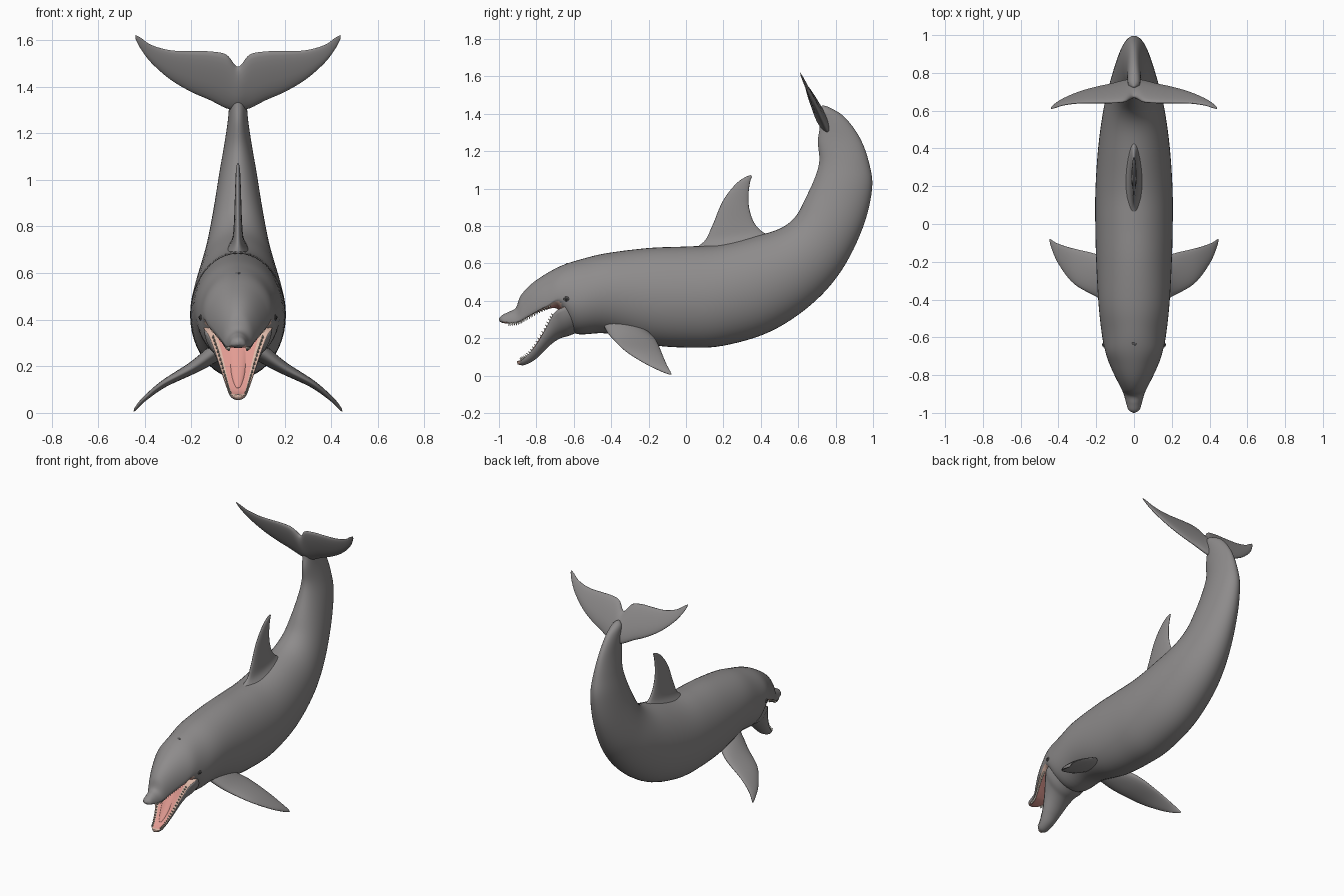
import bpy, bmesh, math
from mathutils import Vector, Matrix
from mathutils.bvhtree import BVHTree

if "Cube" in bpy.data.objects:
    bpy.data.objects.remove(bpy.data.objects["Cube"])


def material(name, rgb):
    m = bpy.data.materials.new(name)
    m.diffuse_color = (*rgb, 1)
    m.use_nodes = True
    m.node_tree.nodes["Principled BSDF"].inputs["Base Color"].default_value = m.diffuse_color
    return m


SKIN = material("grey skin", (0.27, 0.26, 0.26))
LIP = material("pale lip", (0.72, 0.48, 0.39))
PINK = material("mouth pink", (0.76, 0.33, 0.29))
IVORY = material("ivory teeth", (0.80, 0.76, 0.66))
DARK = material("dark eye", (0.03, 0.03, 0.03))
SHADE = material("dark grey", (0.12, 0.115, 0.115))


def make_object(name, bm, mats, smooth=True):
    bmesh.ops.recalc_face_normals(bm, faces=bm.faces)
    me = bpy.data.meshes.new(name)
    for f in bm.faces:
        f.smooth = smooth
    bm.to_mesh(me)
    bm.free()
    for m in mats:
        me.materials.append(m)
    ob = bpy.data.objects.new(name, me)
    bpy.context.collection.objects.link(ob)
    return ob


def spline(rows, u):
    """Catmull-Rom interpolation of station rows at position u."""
    n = len(rows)
    i = min(int(u), n - 2)
    t = u - i
    p0, p1, p2, p3 = (rows[max(0, min(n - 1, i + k))] for k in (-1, 0, 1, 2))
    return [0.5 * (2 * b + (c - a) * t + (2 * a - 5 * b + 4 * c - d) * t * t
                   + (3 * b - a - 3 * c + d) * t ** 3)
            for a, b, c, d in zip(p0, p1, p2, p3)]


def ring_point(rows, u, ang, n):
    """Row: edge A xyz, edge B xyz, half width, widest place from B (0..1)."""
    r = spline(rows, u)
    A, B, w, f = Vector(r[:3]), Vector(r[3:6]), r[6], r[7]
    c, s = math.cos(ang), math.sin(ang)
    t = f + ((1 - f) if c > 0 else f) * c
    return B + (A - B) * t + n * (w * s)


def loft(name, rows, n, mats=(SKIN,), colour=None, seg=32, steps=6):
    n = Vector(n).normalized()
    bm = bmesh.new()
    rings = []
    count = (len(rows) - 1) * steps
    for k in range(count + 1):
        rings.append([bm.verts.new(ring_point(rows, k / steps, 2 * math.pi * j / seg, n))
                      for j in range(seg)])
    for a, b in zip(rings, rings[1:]):
        for j in range(seg):
            k = (j + 1) % seg
            f = bm.faces.new((a[j], a[k], b[k], b[j]))
            if colour:
                ang = 2 * math.pi * (j + 0.5) / seg
                f.material_index = colour(math.cos(ang), abs(math.sin(ang)), f.calc_center_median())
    for r in (rings[0], rings[-1]):
        f = bm.faces.new(r)
        if colour:
            f.material_index = colour(0.9, 0.9, f.calc_center_median())
    return make_object(name, bm, mats)


def side(ty, tz, by, bz, w, f=0.5):
    return (0, ty, tz, 0, by, bz, w, f)


# Body with upper beak, from beak tip to tail
body_rows = [side(*r) for r in (
    (-1.0, .305, -.998, .292, .006, .4),
    (-.985, .322, -.982, .282, .03, .3),
    (-.95, .34, -.945, .279, .042, .1),
    (-.91, .362, -.90, .286, .055, 0),
    (-.885, .425, -.86, .304, .072, .02),
    (-.83, .487, -.80, .335, .102, .05),
    (-.75, .543, -.74, .355, .13, .12),
    (-.66, .59, -.68, .35, .152, .28),
    (-.55, .625, -.60, .228, .171, .45),
    (-.42, .655, -.42, .225, .188),
    (-.2, .682, -.2, .167, .20),
    (0, .69, 0, .15, .205),
    (.17, .70, .2, .16, .204),
    (.35, .74, .45, .235, .19),
    (.50, .785, .67, .38, .165),
    (.585, .85, .83, .56, .135),
    (.64, .95, .945, .79, .105),
    (.69, 1.06, .995, 1.0, .08),
    (.713, 1.15, .978, 1.14, .06),
    (.705, 1.25, .93, 1.27, .043),
    (.715, 1.33, .85, 1.38, .036),
    (.712, 1.40, .77, 1.432, .03),
    (.715, 1.43, .73, 1.445, .008))]


def palate_colour(c, s, p):
    if c > 0 or p.y > -.67 or p.y < -.975 or s > .97:
        return 0
    return 1 if s > .8 else 2


body = loft("body", body_rows, (1, 0, 0), (SKIN, LIP, PINK), palate_colour, seg=48)

# Lower jaw, open, with a shallow trough inside
jaw_rows = [side(*r) for r in (
    (-.55, .42, -.54, .25, .14, .8),
    (-.66, .37, -.62, .215, .146, .95),
    (-.705, .325, -.67, .20, .125, 1.05),
    (-.745, .25, -.715, .172, .096, 1.08),
    (-.795, .165, -.765, .125, .068, 1.1),
    (-.845, .105, -.81, .083, .048, 1.1),
    (-.882, .083, -.865, .056, .036, .95),
    (-.905, .078, -.90, .06, .014, .6))]


def jaw_colour(c, s, p):
    if p.y < -.887:
        return 1
    if c < 0:
        return 0
    return 1 if s > .75 else 2


loft("lower_jaw", jaw_rows, (1, 0, 0), (SKIN, LIP, PINK), jaw_colour, seg=48)

# Tongue lying in the jaw
loft("tongue", [side(*r) for r in (
    (-.68, .36, -.66, .32, .06),
    (-.73, .285, -.71, .25, .048),
    (-.795, .18, -.78, .155, .032),
    (-.835, .122, -.825, .105, .016),
    (-.845, .11, -.84, .102, .004))], (1, 0, 0), (PINK,), seg=16)

# Dorsal fin, flared where it meets the back
loft("dorsal_fin", [side(*r) for r in (
    (.00, .655, .48, .735, .05),
    (.095, .715, .41, .768, .026),
    (.14, .80, .363, .82, .018),
    (.195, .93, .337, .90, .014),
    (.262, 1.02, .335, .98, .011),
    (.315, 1.06, .344, 1.04, .008),
    (.348, 1.072, .353, 1.062, .003))], (1, 0, 0), seg=24)

# Pectoral fins: leading and trailing edge at each span position
for name, sx in (("right_pectoral_fin", 1), ("left_pectoral_fin", -1)):
    rows = [(sx * x, ly, lz, sx * x, ty, tz, w, .55) for x, ly, lz, ty, tz, w in (
        (.07, -.45, .29, -.25, .27, .04),
        (.13, -.425, .24, -.20, .23, .034),
        (.20, -.385, .19, -.16, .19, .026),
        (.32, -.315, .125, -.13, .122, .016),
        (.40, -.21, .06, -.105, .062, .010),
        (.435, -.13, .022, -.085, .025, .007),
        (.447, -.088, .006, -.078, .008, .002))]
    loft(name, rows, (sx * .6, 0, .8), seg=24)

# Tail flukes: one span from tip to tip in a leaning plane
half = ((.44, 1.605, 1.622, .002), (.415, 1.558, 1.608, .006), (.37, 1.50, 1.578, .009),
        (.29, 1.43, 1.556, .013), (.20, 1.377, 1.552, .017), (.12, 1.342, 1.551, .021),
        (.05, 1.307, 1.537, .025))


def fluke_y(z):
    return .76 - .47 * (z - 1.3)


span = ([(-x, a, b, w) for x, a, b, w in half] + [(0, 1.30, 1.485, .03)] + list(half[::-1]))
loft("tail_flukes", [(x, fluke_y(lo), lo, x, fluke_y(hi), hi, w, .6) for x, lo, hi, w in span],
     (0, 1, .47), seg=24)

# Teeth along both jaws
bm = bmesh.new()
for rows, u0, u1, flip, lean in ((body_rows, 2.0, 6.2, True, Vector((0, -.1, -1))),
                                 (jaw_rows, 2.1, 5.9, False, Vector((0, -.75, .65)))):
    for k in range(20):
        u = u0 + (u1 - u0) * k / 19
        for s in (1, -1):
            ang = s * (math.pi - 1.05 if flip else 1.05)
            p = ring_point(rows, u, ang, Vector((1, 0, 0)))
            d = lean.normalized()
            m = Matrix.Translation(p + d * .006) @ d.to_track_quat('Z', 'Y').to_matrix().to_4x4()
            bmesh.ops.create_cone(bm, cap_ends=True, segments=8, radius1=.0055,
                                  radius2=.001, depth=.02, matrix=m)
make_object("teeth", bm, (IVORY,))

# Eyes and blowhole, set on the body surface
bm = bmesh.new()
bm.from_mesh(body.data)
tree = BVHTree.FromBMesh(bm)
bm.free()


def spot(name, start, direction, sizes, mat):
    hit, normal, _, _ = tree.ray_cast(Vector(start), Vector(direction))
    b = bmesh.new()
    m = (Matrix.Translation(hit) @ normal.to_track_quat('Z', 'Y').to_matrix().to_4x4()
         @ Matrix.Diagonal((*sizes, 1)))
    bmesh.ops.create_uvsphere(b, u_segments=20, v_segments=12, radius=1, matrix=m)
    make_object(name, b, (mat,))


for name, sx in (("right", 1), ("left", -1)):
    spot(name + "_eyelid", (sx, -.64, .41), (-sx, 0, 0), (.015, .013, .005), SHADE)
    spot(name + "_eye", (sx, -.64, .41), (-sx, 0, 0), (.009, .009, .009), DARK)
spot("blowhole", (0, -.635, 2), (0, 0, -1), (.014, .007, .002), SHADE)
